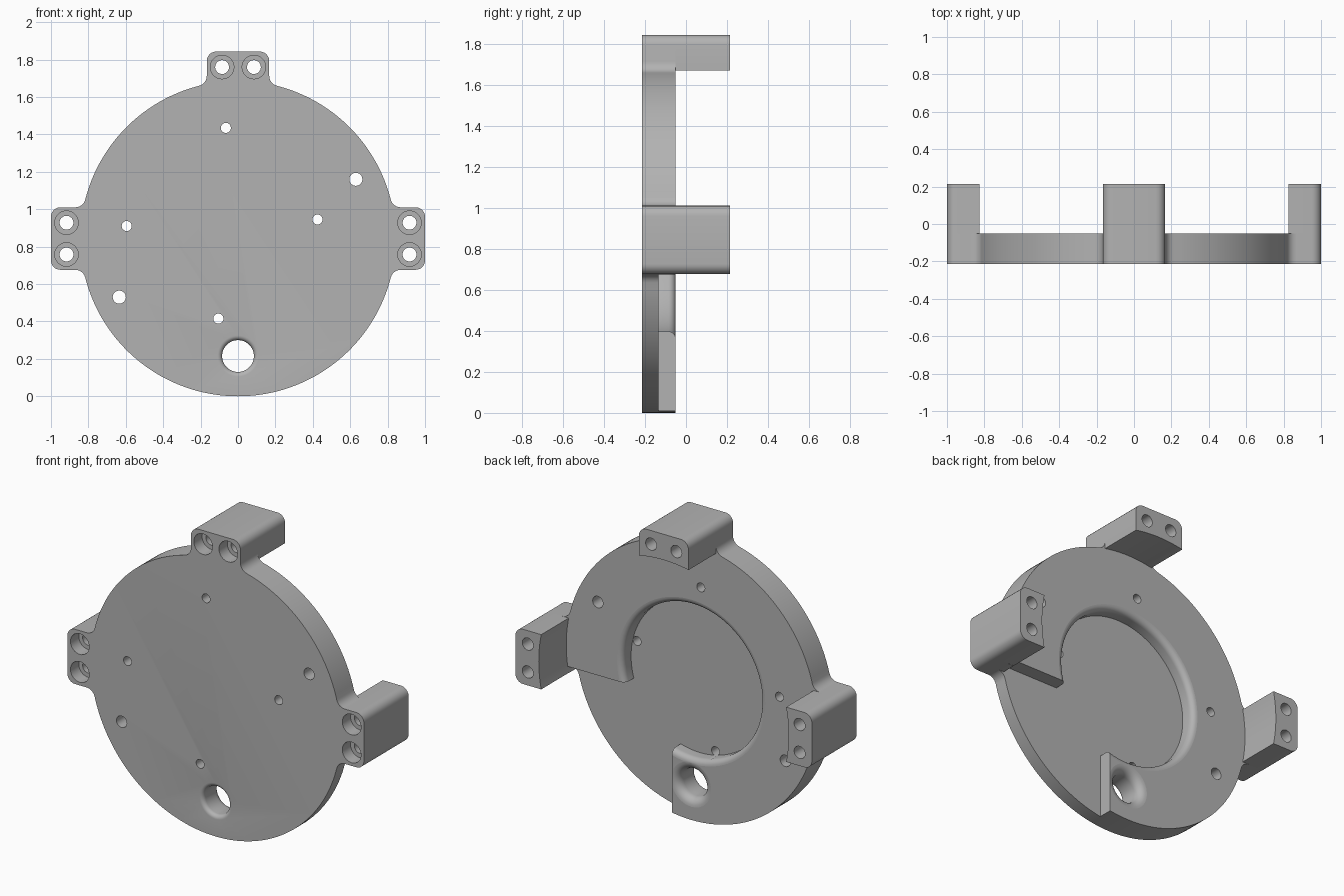
import bpy, bmesh, math
from math import sin, cos, pi, sqrt, atan2

if "Cube" in bpy.data.objects:
    bpy.data.objects.remove(bpy.data.objects["Cube"], do_unlink=True)

R, CZ = 0.843, 0.843                  # disc radius and centre height
FRONT, FLOOR, BACK, TIP = -0.215, -0.135, -0.05, 0.215
W, OUT, CORNER, FILLET = 0.167, 1.0, 0.05, 0.055   # lug half width, reach, radii

grey = bpy.data.materials.new("plain grey")
grey.use_nodes = True
grey.diffuse_color = (0.45, 0.45, 0.45, 1)
grey.node_tree.nodes["Principled BSDF"].inputs["Base Color"].default_value = (0.45, 0.45, 0.45, 1)


def finish(name, bm):
    bmesh.ops.recalc_face_normals(bm, faces=bm.faces)
    mesh = bpy.data.meshes.new(name)
    bm.to_mesh(mesh)
    bm.free()
    mesh.materials.append(grey)
    obj = bpy.data.objects.new(name, mesh)
    bpy.context.collection.objects.link(obj)
    return obj


def extrude(name, outline, y0, y1):
    """Prism from an outline measured from the disc centre."""
    bm = bmesh.new()
    face = bm.faces.new([bm.verts.new((x, y0, z + CZ)) for x, z in outline])
    ext = bmesh.ops.extrude_face_region(bm, geom=[face])["geom"]
    bmesh.ops.translate(bm, vec=(0, y1 - y0, 0),
                        verts=[v for v in ext if isinstance(v, bmesh.types.BMVert)])
    return finish(name, bm)


def revolve(name, profile, x, z, sides):
    """Solid of revolution about a y-directed axis; profile is (radius, y)."""
    bm = bmesh.new()
    rings = [[bm.verts.new((x + r * cos(2 * pi * i / sides), y, z + r * sin(2 * pi * i / sides)))
              for i in range(sides)] for r, y in profile]
    for a, b in zip(rings, rings[1:]):
        for i in range(sides):
            j = (i + 1) % sides
            bm.faces.new((a[i], a[j], b[j], b[i]))
    bm.faces.new(rings[0])
    bm.faces.new(rings[-1])
    return finish(name, bm)


def arc(cx, cz, r, a0, a1, n):
    return [(cx + r * cos(a0 + (a1 - a0) * i / n), cz + r * sin(a0 + (a1 - a0) * i / n))
            for i in range(n + 1)]


def turn(points, angle):
    c, s = cos(angle), sin(angle)
    return [(x * c - z * s, x * s + z * c) for x, z in points]


def cut(obj, cutters):
    bpy.context.view_layer.objects.active = obj
    for cutter in cutters:
        cutter.hide_render = True
        mod = obj.modifiers.new("cut", 'BOOLEAN')
        mod.operation, mod.solver, mod.object = 'DIFFERENCE', 'EXACT', cutter
        bpy.ops.object.modifier_apply(modifier=mod.name)


# Outline of one lug pointing up: right fillet, outer corners, left fillet
fv = sqrt((R + FILLET) ** 2 - (W + FILLET) ** 2)
fa = atan2(fv, W + FILLET)
right = (arc(W + FILLET, fv, FILLET, fa + pi, pi, 6)
         + arc(W - CORNER, OUT - CORNER, CORNER, 0, pi / 2, 6))
lug = right + [(-x, z) for x, z in reversed(right)]

# Plate: lugs on the right, top and left, joined by arcs of the disc
plate_outline = []
for angle in (-pi / 2, 0, pi / 2):
    plate_outline += turn(lug, angle)
    start = angle + pi - fa
    end = angle + pi / 2 + fa if angle < pi / 2 else 1.5 * pi + fa - pi / 2
    if angle == pi / 2:                # long arc round the bottom
        end = 2 * pi - (pi / 2 - (fa - pi / 2) - pi / 2) - (pi - fa) + pi / 2 - (pi / 2 - fa)
        end = fa - pi / 2 + 2 * pi
    else:
        end = angle + pi / 2 + fa
    plate_outline += arc(0, 0, R, start, end, 72 if angle == pi / 2 else 30)[1:-1]
plate = extrude("base_plate", plate_outline, FRONT, BACK)

# Posts rising behind the lugs, hollowed along the disc edge
half = math.asin(W / R)
post_outline = (arc(0, 0, R, pi / 2 + half, pi / 2 - half, 16)
                + arc(W - CORNER, OUT - CORNER, CORNER, 0, pi / 2, 6)
                + arc(CORNER - W, OUT - CORNER, CORNER, pi / 2, pi, 6))
posts = {angle: extrude(name, turn(post_outline, angle), BACK, TIP)
         for name, angle in (("left_post", -pi / 2), ("top_post", 0), ("right_post", pi / 2))}

# Round recess with a softened rim
rim, pocket = 0.035, 0.465
profile = [(pocket, FLOOR)]
profile += [(pocket + rim - rim * cos(t * pi / 12), BACK - rim + rim * sin(t * pi / 12))
            for t in range(7)] + [(pocket + rim, 0.1)]
recess = revolve("recess_cutter", profile, 0, CZ, 96)

# Corner notch running from the recess out to the disc edge
edge = 0.13
notch = extrude("notch_cutter", [(edge, -edge)]
                + arc(0, 0, R, -math.asin(edge / R), -math.asin((W + 0.001) / R), 3)
                + [(1.1, -W - 0.001), (1.1, -1), (edge, -1)], FLOOR, 0.1)

# Cable hole, flared on both sides
throat, f1, f2 = 0.085, 0.025, 0.05
profile = [(throat + f1, FRONT - 0.1)]
profile += [(throat + f1 - f1 * sin(t * pi / 12), FRONT + f1 - f1 * cos(t * pi / 12)) for t in range(7)]
profile += [(throat + f2 - f2 * cos(t * pi / 12), BACK - f2 + f2 * sin(t * pi / 12)) for t in range(7)]
profile += [(throat + f2, 0.1)]
cable = revolve("cable_hole_cutter", profile, 0, 0.215, 48)

# Small through holes
small, large = 0.027, 0.035
drills = [revolve("drill_cutter", [(r, -0.4), (r, 0.1)], x, z, 24) for x, z, r in (
    (-0.065, 1.435, small), (0.425, 0.945, small), (-0.595, 0.91, small),
    (-0.105, 0.415, small), (0.63, 1.16, large), (-0.635, 0.53, large))]

# Counterbored screw holes through each lug and post
screw, bore, depth = 0.037, 0.063, 0.08
screws = []
for angle, post in posts.items():
    pair = [revolve("screw_cutter", [(bore, FRONT - 0.1), (bore, FRONT + depth),
                                     (screw, FRONT + depth), (screw, TIP + 0.1)], x, z + CZ, 32)
            for x, z in turn([(-0.085, 0.917), (0.085, 0.917)], angle)]
    cut(post, pair)
    screws += pair

cutters = [recess, notch, cable] + drills + screws
cut(plate, cutters)
for cutter in cutters:
    bpy.data.objects.remove(cutter, do_unlink=True)

# Smooth curved walls, keep hard edges
for obj in [plate, *posts.values()]:
    bpy.ops.object.select_all(action='DESELECT')
    obj.select_set(True)
    bpy.context.view_layer.objects.active = obj
    bpy.ops.object.shade_smooth_by_angle(angle=math.radians(30))
